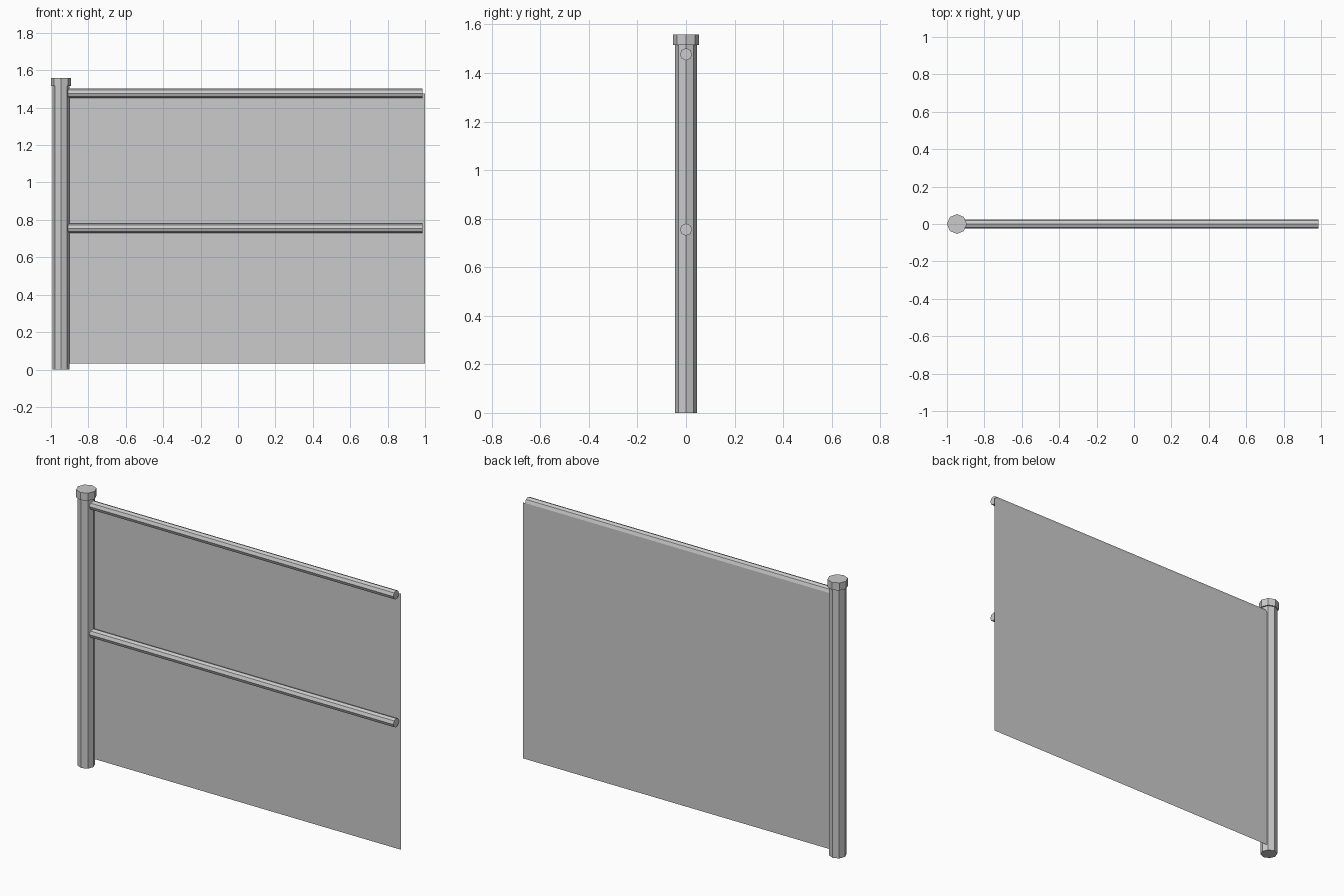
import bpy
from math import radians

default = bpy.data.objects.get("Cube")
if default:
    bpy.data.objects.remove(default, do_unlink=True)

grey = bpy.data.materials.new("light grey")
grey.use_nodes = True
colour = (0.6, 0.6, 0.6, 1)
grey.diffuse_color = colour
grey.node_tree.nodes["Principled BSDF"].inputs["Base Color"].default_value = colour

POST_X = -0.947


def finish(name):
    ob = bpy.context.object
    ob.name = name
    ob.data.materials.append(grey)
    bpy.ops.object.transform_apply(location=False, rotation=True, scale=True)
    return ob


def upright(name, radius, bottom, top):
    """Eight-sided vertical cylinder centred on the post."""
    bpy.ops.mesh.primitive_cylinder_add(
        vertices=8, radius=radius, depth=top - bottom,
        location=(POST_X, 0, (bottom + top) / 2))
    return finish(name)


def rail(name, z, start=-0.91, end=0.987):
    """Eight-sided horizontal bar running away from the post."""
    bpy.ops.mesh.primitive_cylinder_add(
        vertices=8, radius=0.025, depth=end - start,
        location=((start + end) / 2, 0, z), rotation=(0, radians(90), 0))
    return finish(name)


# Post with its wider cap
upright("post", 0.045, 0, 1.52)
upright("post_cap", 0.053, 1.515, 1.558)

# Horizontal rails
rail("top_rail", 1.477)
rail("middle_rail", 0.755)

# Thin sheet hung behind the rails
left, right, low, high = -0.925, 1.0, 0.033, 1.477
bpy.ops.mesh.primitive_plane_add(
    size=1, location=((left + right) / 2, 0.025, (low + high) / 2),
    rotation=(radians(90), 0, 0))
bpy.context.object.scale = (right - left, high - low, 1)
finish("panel")
